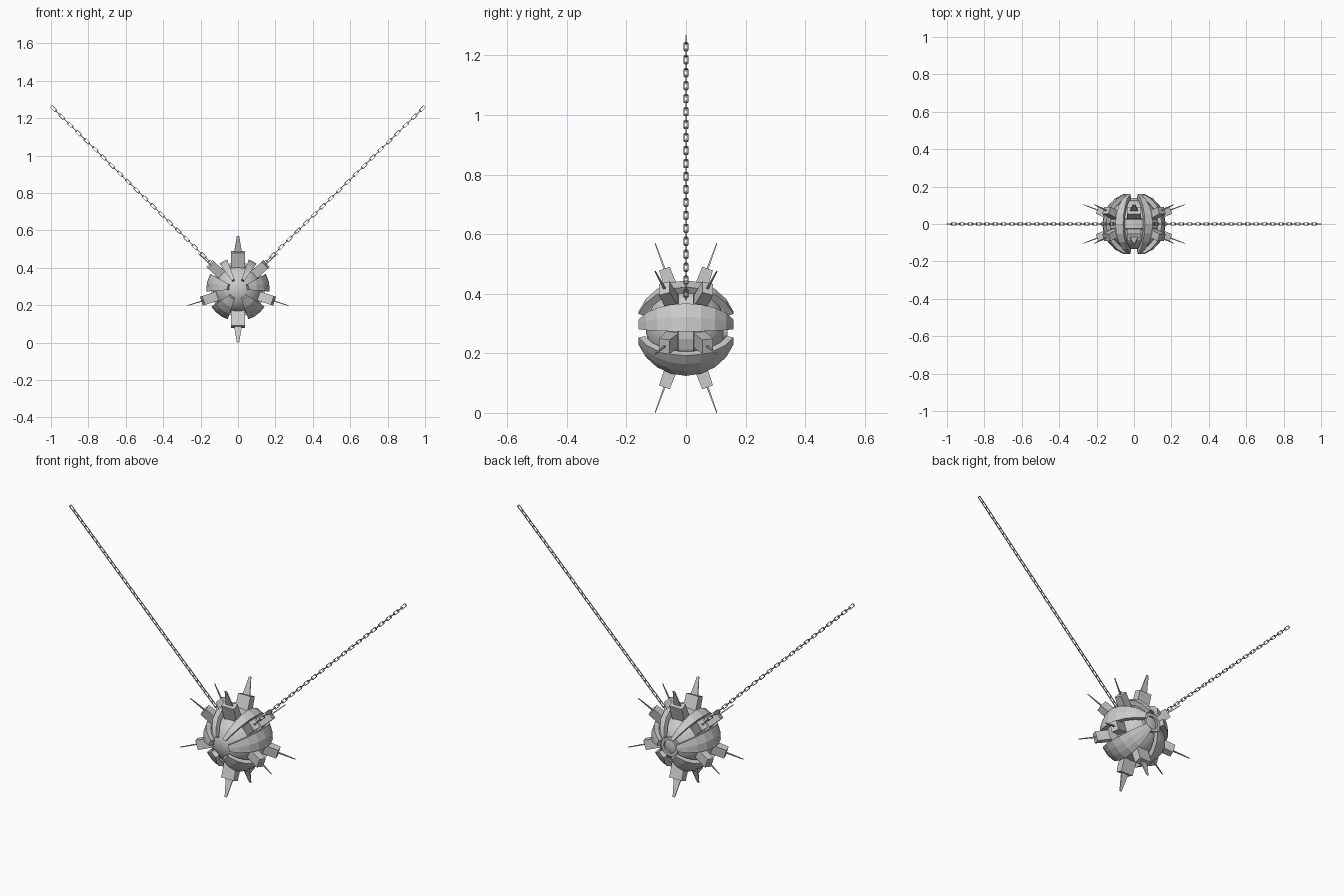
import bpy, bmesh
from math import sin, cos, pi, radians
from mathutils import Vector

if "Cube" in bpy.data.objects:
    bpy.data.objects.remove(bpy.data.objects["Cube"])

C = Vector((0, 0, 0.285))      # ball centre


def make(name, bm):
    bmesh.ops.recalc_face_normals(bm, faces=bm.faces)
    me = bpy.data.meshes.new(name)
    bm.to_mesh(me)
    bm.free()
    ob = bpy.data.objects.new(name, me)
    bpy.context.collection.objects.link(ob)
    return ob


def frustum(bm, d, t, u, r0, r1, s0, s1):
    """Tapered block along d; s = (width on t, width on u) at each end."""
    rings = []
    for r, s in ((r0, s0), (r1, s1)):
        rings.append([bm.verts.new(C + d * r + t * (a * s[0] / 2) + u * (b * s[1] / 2))
                      for a, b in ((-1, -1), (1, -1), (1, 1), (-1, 1))])
    a, b = rings
    for i in range(4):
        j = (i + 1) % 4
        bm.faces.new((a[i], a[j], b[j], b[i]))
    bm.faces.new(a)
    bm.faces.new(b)


def ball_point(r, ang, lat):
    return C + Vector((cos(ang) * cos(lat), sin(lat), sin(ang) * cos(lat))) * r


# curved armour segments, like orange slices around the y axis
def shell(name, a0, a1, n):
    bm = bmesh.new()
    m, lim = 8, radians(70)
    grids = []
    for r in (0.17, 0.145):
        grids.append([[bm.verts.new(ball_point(r, radians(a0 + (a1 - a0) * i / n),
                                               -lim + 2 * lim * j / m))
                       for j in range(m + 1)] for i in range(n + 1)])
    o, q = grids
    for g in grids:
        for i in range(n):
            for j in range(m):
                bm.faces.new((g[i][j], g[i + 1][j], g[i + 1][j + 1], g[i][j + 1]))
    for i in (0, n):
        for j in range(m):
            bm.faces.new((o[i][j], o[i][j + 1], q[i][j + 1], q[i][j]))
    for j in (0, m):
        for i in range(n):
            bm.faces.new((o[i][j], o[i + 1][j], q[i + 1][j], q[i][j]))
    make(name, bm)


for label, a0, a1, n in (("upper", 54, 70, 1), ("side", -4, 29, 2), ("lower", -71, -33, 3)):
    shell(label + "_shell_right", a0, a1, n)
    shell(label + "_shell_left", 180 - a1, 180 - a0, n)


# inner core, band and hubs, lathed around the y axis
def lathe(name, profile, n=24, closed=False):
    bm = bmesh.new()
    rows = [[bm.verts.new(C + Vector((r * cos(2 * pi * i / n), y, r * sin(2 * pi * i / n))))
             for i in range(n)] for r, y in profile]
    k = len(rows)
    for j in range(k if closed else k - 1):
        a, b = rows[j], rows[(j + 1) % k]
        for i in range(n):
            bm.faces.new((a[i], a[(i + 1) % n], b[(i + 1) % n], b[i]))
    if not closed:
        bm.faces.new(rows[0])
        bm.faces.new(rows[-1])
    return make(name, bm)


core = lathe("core", [(0.135 * cos(radians(a)), 0.135 * sin(radians(a))) for a in range(-84, 85, 14)])
core.data.shade_smooth()
lathe("core_band", [(0.125, -0.03), (0.145, -0.025), (0.145, 0.025), (0.125, 0.03)], closed=True)
lathe("back_hub_ring", [(0.035, 0.12), (0.035, 0.14), (0.05, 0.14), (0.05, 0.12)], closed=True)

# spike housings and spikes in the six gaps, front and back
for label, ang in (("top", 90), ("bottom", -90), ("upper_right", 42), ("upper_left", 138),
                   ("lower_right", -18), ("lower_left", 198)):
    a = radians(ang)
    wide = abs(ang) == 90
    for s, side in ((-1, "front"), (1, "back")):
        d = (ball_point(1, a, s * radians(20)) - C).normalized()
        t = Vector((-sin(a), 0, cos(a)))
        u = d.cross(t)
        w = 0.074 if wide else 0.05
        bm = bmesh.new()
        frustum(bm, d, t, u, 0.11, 0.212, (w, 0.046), (w, 0.038))
        make(f"{label}_{side}_housing", bm)
        bm = bmesh.new()
        frustum(bm, d, t, u, 0.19, 0.303, (0.048 if wide else 0.007, 0.008),
                (0.012 if wide else 0.004, 0.003))
        make(f"{label}_{side}_spike", bm)


# chains of low-poly links, every second link turned a quarter
def chain(name, sx):
    d = Vector((sx * cos(radians(44.4)), 0, sin(radians(44.4))))
    y = Vector((0, 1, 0))
    n = d.cross(y)
    path = [(0.018, 0.004), (0.014, 0.007), (-0.014, 0.007), (-0.018, 0.004),
            (-0.018, -0.004), (-0.014, -0.007), (0.014, -0.007), (0.018, -0.004)]
    th = 0.002
    bm = bmesh.new()
    for k in range(41):
        c = C + d * (0.136 + k * 0.0311)
        w, h = (y, n) if k % 2 else (n, y)
        rings = []
        for p, q in path:
            out = Vector((p * 0.5, q)).normalized() * th
            rings.append([bm.verts.new(c + d * (p + e * out.x) + w * (q + e * out.y) + h * (f * th))
                          for e, f in ((-1, -1), (1, -1), (1, 1), (-1, 1))])
        for i in range(8):
            a, b = rings[i], rings[(i + 1) % 8]
            for j in range(4):
                bm.faces.new((a[j], a[(j + 1) % 4], b[(j + 1) % 4], b[j]))
    make(name, bm)


chain("right_chain", 1)
chain("left_chain", -1)
